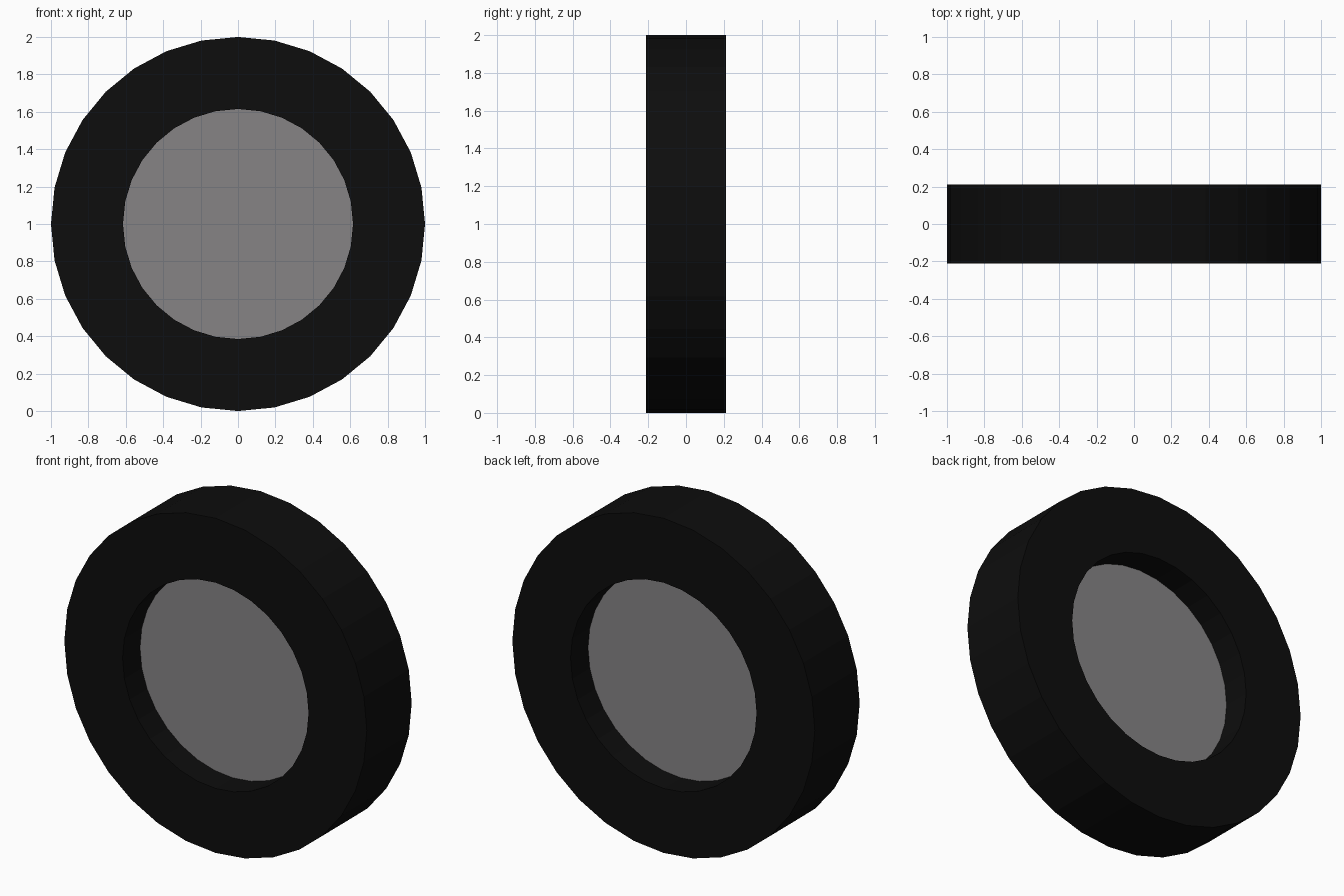
import bpy, bmesh, math

if "Cube" in bpy.data.objects:
    bpy.data.objects.remove(bpy.data.objects["Cube"])

SIDES = 32


def material(name, colour):
    m = bpy.data.materials.new(name)
    m.diffuse_color = (*colour, 1)
    m.use_nodes = True
    m.node_tree.nodes["Principled BSDF"].inputs["Base Color"].default_value = m.diffuse_color
    return m


def lathe(name, profile, mat):
    """Spin a closed (radius, y) profile around the y axis at z = 1."""
    bm = bmesh.new()
    rings = []
    for i in range(SIDES):
        a = 2 * math.pi * i / SIDES
        rings.append([bm.verts.new((r * math.sin(a), y, 1 + r * math.cos(a)))
                      for r, y in profile])
    n = len(profile)
    for i in range(SIDES):
        a, b = rings[i], rings[(i + 1) % SIDES]
        for j in range(n):
            k = (j + 1) % n
            bm.faces.new((a[j], a[k], b[k], b[j]))
    bmesh.ops.remove_doubles(bm, verts=bm.verts, dist=1e-5)
    bmesh.ops.recalc_face_normals(bm, faces=bm.faces)
    me = bpy.data.meshes.new(name)
    bm.to_mesh(me)
    bm.free()
    me.materials.append(mat)
    ob = bpy.data.objects.new(name, me)
    bpy.context.collection.objects.link(ob)
    return ob


def disc(name, radius, half, mat):
    """Solid flat disc facing front and back."""
    bm = bmesh.new()
    bmesh.ops.create_cone(bm, cap_ends=True, segments=SIDES, radius1=radius,
                          radius2=radius, depth=2 * half)
    me = bpy.data.meshes.new(name)
    bm.to_mesh(me)
    bm.free()
    me.materials.append(mat)
    ob = bpy.data.objects.new(name, me)
    ob.location.z = 1
    ob.rotation_euler.x = math.pi / 2
    bpy.context.collection.objects.link(ob)
    return ob


rubber = material("black rubber", (0.004, 0.004, 0.004))
metal = material("grey metal", (0.24, 0.23, 0.235))

# Tyre: square-section ring
W = 0.212
lathe("tyre", [(1, -W), (1, W), (0.615, W), (0.615, -W)], rubber)
# Hub: recessed disc filling the opening
disc("hub_disc", 0.615, 0.047, metal)
